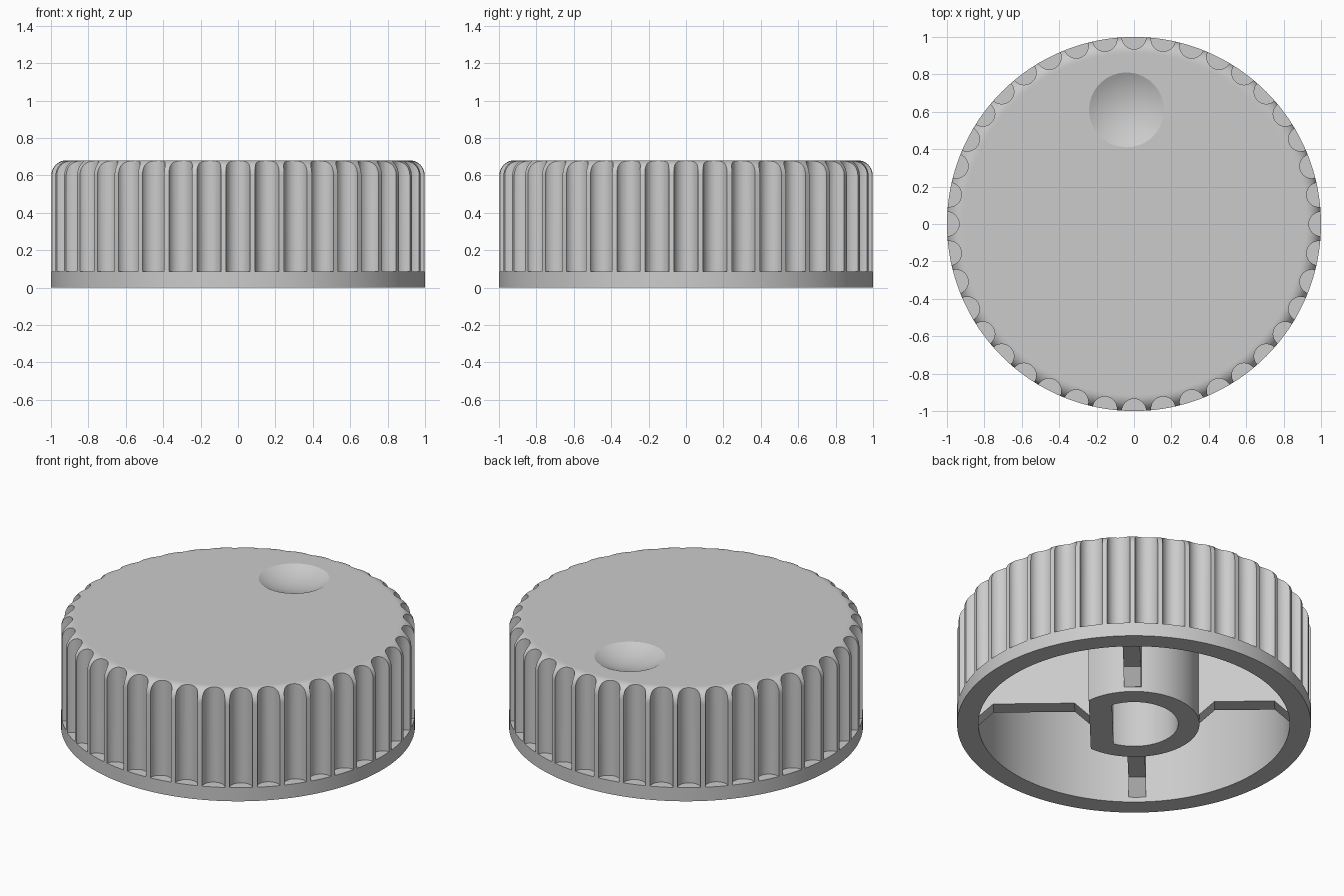
import bpy, bmesh
from math import pi, cos, sin, acos, radians
from mathutils import Matrix, Vector

if "Cube" in bpy.data.objects:
    bpy.data.objects.remove(bpy.data.objects["Cube"])

HEIGHT, FILLET = 0.68, 0.08
WALL_R, CEILING = 0.88, 0.56
HUB_R, HUB_FLAT = 0.37, 0.25
BORE_R, BORE_FLAT = 0.25, 0.12
GROOVES, GROOVE_R, SHELF = 40, 0.065, 0.085
HUB_TURN = radians(-41.25)

grey = bpy.data.materials.new("light_grey_plastic")
grey.use_nodes = True
grey.diffuse_color = (0.6, 0.6, 0.6, 1)
grey.node_tree.nodes["Principled BSDF"].inputs["Base Color"].default_value = (0.6, 0.6, 0.6, 1)


def make(name, bm):
    bmesh.ops.recalc_face_normals(bm, faces=bm.faces)
    mesh = bpy.data.meshes.new(name)
    bm.to_mesh(mesh)
    bm.free()
    mesh.materials.append(grey)
    obj = bpy.data.objects.new(name, mesh)
    bpy.context.collection.objects.link(obj)
    return obj


def activate(obj):
    bpy.ops.object.select_all(action='DESELECT')
    obj.select_set(True)
    bpy.context.view_layer.objects.active = obj


def smooth(obj):
    activate(obj)
    bpy.ops.object.shade_smooth_by_angle(angle=radians(25))


def cut(obj, cutter):
    cutter.hide_render = True
    mod = obj.modifiers.new("cut", 'BOOLEAN')
    mod.operation, mod.solver, mod.object = 'DIFFERENCE', 'EXACT', cutter
    activate(obj)
    bpy.ops.object.modifier_apply(modifier=mod.name)
    bpy.data.objects.remove(cutter)


# Hollow cap turned from one profile with a rounded top rim
profile = [(0, CEILING), (WALL_R, CEILING), (WALL_R, 0), (1, 0)]
for i in range(11):
    a = i * pi / 20
    profile.append((1 - FILLET + FILLET * cos(a), HEIGHT - FILLET + FILLET * sin(a)))
profile += [(0.91, HEIGHT), (0, HEIGHT)]
bm = bmesh.new()
verts = [bm.verts.new((r, 0, z)) for r, z in profile]
edges = [bm.edges.new(pair) for pair in zip(verts, verts[1:])]
bmesh.ops.spin(bm, geom=verts + edges, cent=(0, 0, 0), axis=(0, 0, 1),
               angle=2 * pi, steps=200)
bmesh.ops.remove_doubles(bm, verts=bm.verts, dist=1e-5)
cap = make("knob_cap", bm)

# Grip grooves around the side
bm = bmesh.new()
for i in range(GROOVES):
    a = 2 * pi * i / GROOVES
    bmesh.ops.create_cone(
        bm, cap_ends=True, segments=32, radius1=GROOVE_R, radius2=GROOVE_R, depth=0.8,
        matrix=Matrix.Translation((cos(a), sin(a), SHELF + 0.4)))
cut(cap, make("groove_cutter", bm))

# Shallow finger dimple in the top
bm = bmesh.new()
bmesh.ops.create_uvsphere(
    bm, u_segments=64, v_segments=64, radius=0.425,
    matrix=Matrix.Translation((-0.04, 0.61, HEIGHT + 0.375)))
cut(cap, make("dimple_cutter", bm))
smooth(cap)


# Central hub: D-shaped tube for the shaft
def d_loop(bm, r, flat, z, n=72):
    start = acos(flat / r)
    span = 2 * (pi - start)
    return [bm.verts.new((r * cos(start + span * i / n), r * sin(start + span * i / n), z))
            for i in range(n + 1)]


bm = bmesh.new()
top = CEILING + 0.02
loops = [d_loop(bm, HUB_R, HUB_FLAT, 0), d_loop(bm, HUB_R, HUB_FLAT, top),
         d_loop(bm, BORE_R, BORE_FLAT, top), d_loop(bm, BORE_R, BORE_FLAT, 0)]
for k, loop in enumerate(loops):
    other = loops[(k + 1) % 4]
    for i in range(len(loop)):
        j = (i + 1) % len(loop)
        bm.faces.new((loop[i], loop[j], other[j], other[i]))
hub = make("shaft_hub", bm)
hub.rotation_euler.z = HUB_TURN
smooth(hub)

# Four stiffening ribs with sloped ends
for i in range(4):
    inner = HUB_FLAT if i == 0 else HUB_R
    low, high, slope, bite = 0.03, 0.113, 0.085, 0.015
    side = [(inner - bite, top), (inner - bite, low), (inner, low), (inner + slope, high),
            (WALL_R - slope, high), (WALL_R, low), (WALL_R + bite, low), (WALL_R + bite, top)]
    bm = bmesh.new()
    face = bm.faces.new([bm.verts.new((x, -0.049, z)) for x, z in side])
    out = bmesh.ops.extrude_face_region(bm, geom=[face])
    moved = [v for v in out["geom"] if isinstance(v, bmesh.types.BMVert)]
    bmesh.ops.translate(bm, verts=moved, vec=Vector((0, 0.098, 0)))
    rib = make(f"rib_{i + 1}", bm)
    rib.rotation_euler.z = HUB_TURN + i * pi / 2
